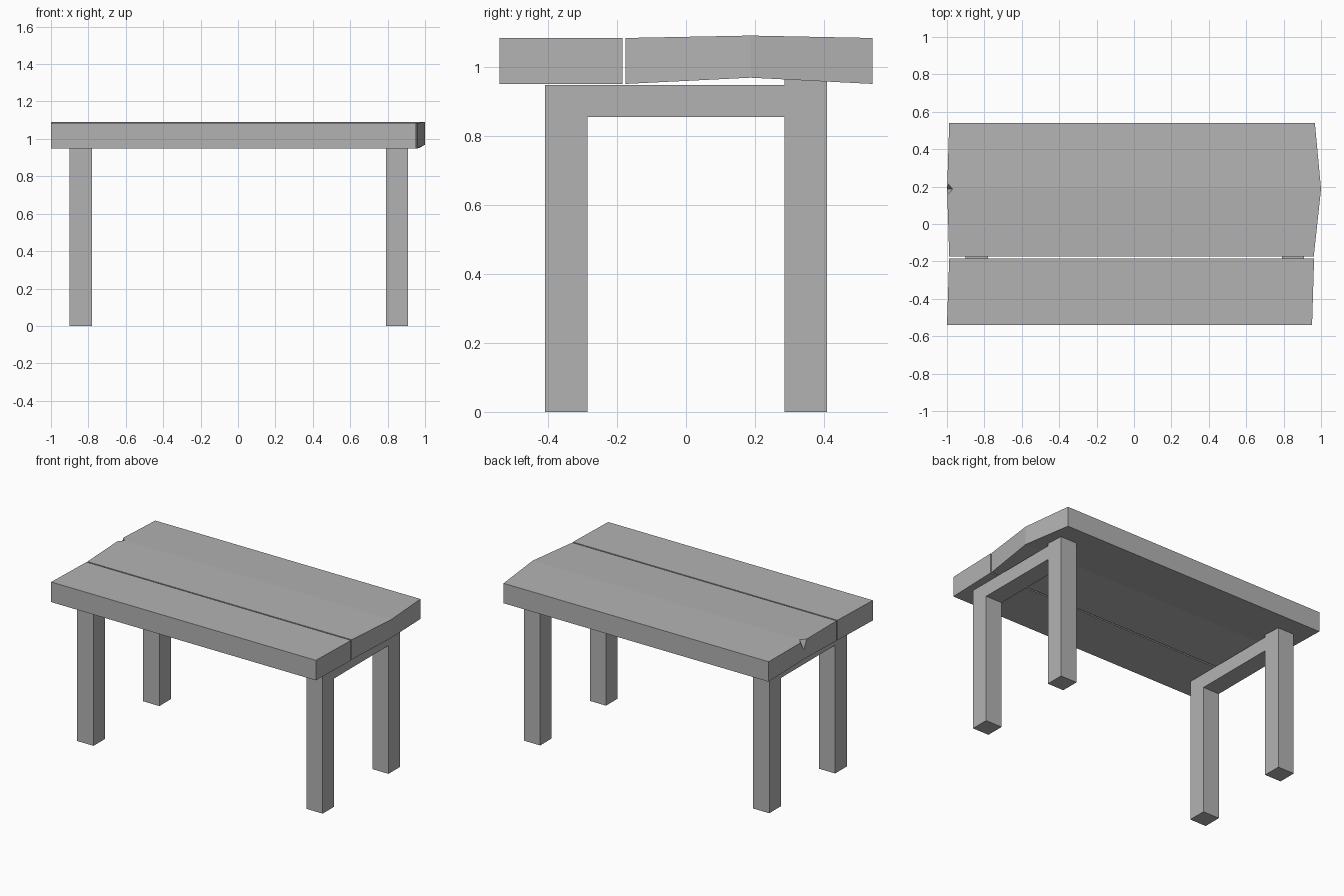
import bpy
import bmesh
from mathutils import Vector

if "Cube" in bpy.data.objects:
    bpy.data.objects.remove(bpy.data.objects["Cube"], do_unlink=True)

GREY = (0.45, 0.45, 0.45, 1.0)
grey = bpy.data.materials.new("plain_grey")
grey.use_nodes = True
grey.diffuse_color = GREY
grey.node_tree.nodes["Principled BSDF"].inputs["Base Color"].default_value = GREY


def finish(name, bm):
    bmesh.ops.recalc_face_normals(bm, faces=bm.faces)
    mesh = bpy.data.meshes.new(name)
    bm.to_mesh(mesh)
    bm.free()
    mesh.materials.append(grey)
    obj = bpy.data.objects.new(name, mesh)
    bpy.context.scene.collection.objects.link(obj)
    return obj


def plank(name, sections):
    """Board lofted along y from sections (y, left x, right x, bottom, top)."""
    bm = bmesh.new()
    rings = [[bm.verts.new(p) for p in
              ((x0, y, z0), (x1, y, z0), (x1, y, z1), (x0, y, z1))]
             for y, x0, x1, z0, z1 in sections]
    for a, b in zip(rings, rings[1:]):
        for i in range(4):
            j = (i + 1) % 4
            bm.faces.new((a[i], a[j], b[j], b[i]))
    bm.faces.new(rings[0])
    bm.faces.new(rings[-1])
    return finish(name, bm)


def leg_frame(name, x, width, profile):
    """Two legs and their crossbar, as one yz profile extruded along x."""
    bm = bmesh.new()
    face = bm.faces.new([bm.verts.new((x - width / 2, y, z)) for y, z in profile])
    side = bmesh.ops.extrude_face_region(bm, geom=[face])
    verts = [v for v in side["geom"] if isinstance(v, bmesh.types.BMVert)]
    bmesh.ops.translate(bm, verts=verts, vec=(width, 0, 0))
    return finish(name, bm)


# Table top: a flat front board and a wider, warped back board
plank("front_plank", [(-0.54, -1.0, 0.952, 0.95, 1.084),
                      (-0.184, -0.988, 0.963, 0.95, 1.084)])
back_plank = plank("back_plank", [(-0.175, -0.988, 0.961, 0.951, 1.084),
                                  (0.187, -0.999, 1.0, 0.969, 1.091),
                                  (0.54, -0.988, 0.967, 0.951, 1.084)])

# Small V-shaped chip in the end of the back board
tip = Vector((-0.969, 0.187, 1.091))
arms = [Vector((-0.03, 0.034, 0)), Vector((-0.03, -0.034, 0))]
slope = Vector((-0.03, 0, -0.06))
bm = bmesh.new()
for t in (-0.5, 1.5):
    for arm in [Vector()] + arms:
        bm.verts.new(tip + slope * t + arm * 2)
bmesh.ops.convex_hull(bm, input=bm.verts)
cutter = finish("chip_cutter", bm)
cutter.hide_render = True

chip = back_plank.modifiers.new("chip", 'BOOLEAN')
chip.operation = 'DIFFERENCE'
chip.solver = 'EXACT'
chip.object = cutter
bpy.context.view_layer.objects.active = back_plank
bpy.ops.object.modifier_apply(modifier=chip.name)
bpy.data.objects.remove(cutter, do_unlink=True)

# Leg frames: the back legs rise slightly to meet the warped board
OUT, IN, BAR = 0.408, 0.286, 0.855
profile = [(-OUT, 0), (-IN, 0), (-IN, BAR), (IN, BAR), (IN, 0), (OUT, 0),
           (OUT, 0.97), (IN, 0.97), (IN, 0.948), (-OUT, 0.948)]
for name, x in (("right_leg_frame", -0.84), ("left_leg_frame", 0.85)):
    leg_frame(name, x, 0.12, profile)
